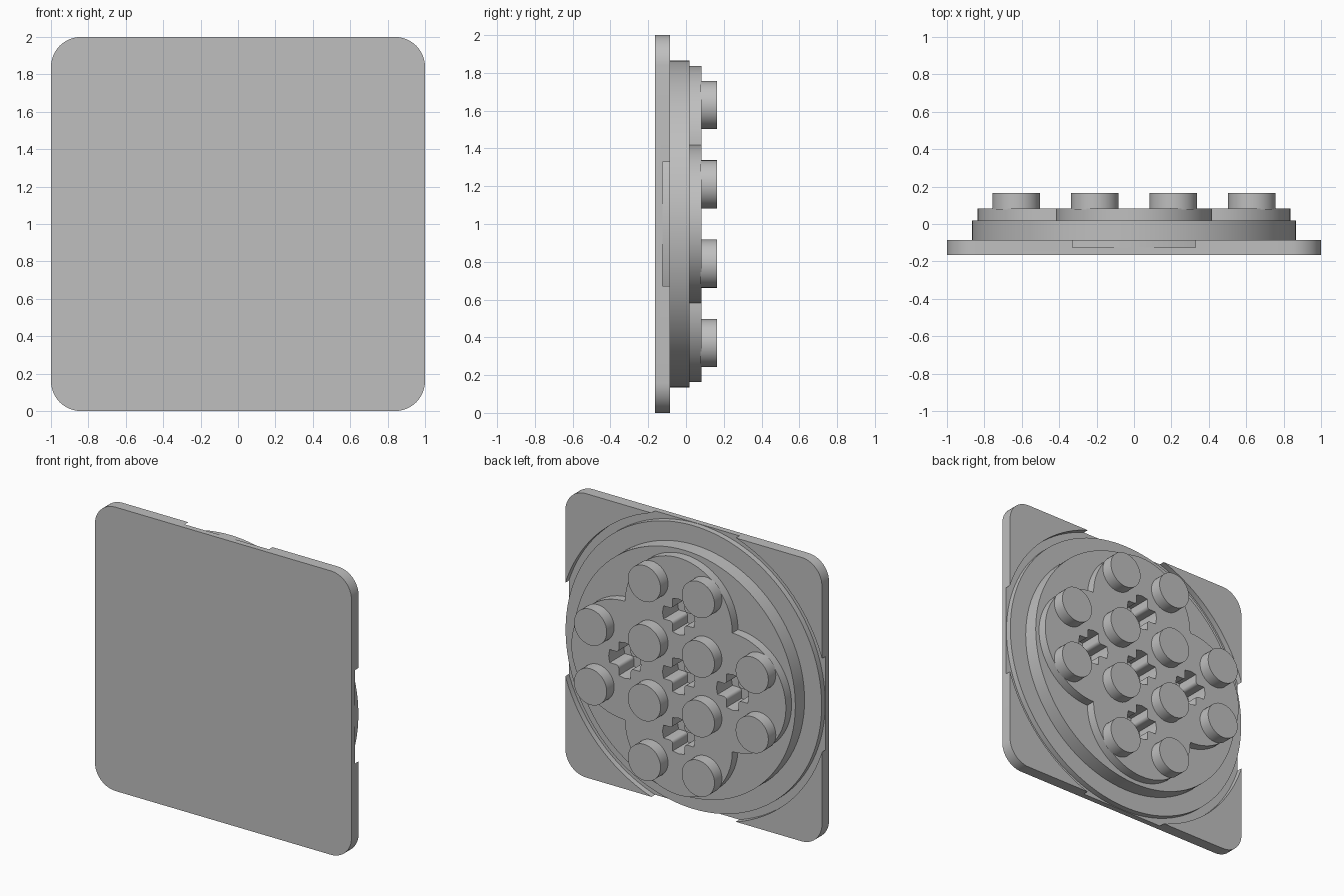
import bpy, bmesh
from math import sin, cos, pi, radians

if "Cube" in bpy.data.objects:
    bpy.data.objects.remove(bpy.data.objects["Cube"])

GREY = bpy.data.materials.new("light_grey")
GREY.use_nodes = True
COLOUR = (0.52, 0.52, 0.52, 1)
GREY.diffuse_color = COLOUR
GREY.node_tree.nodes["Principled BSDF"].inputs["Base Color"].default_value = COLOUR

PITCH = 0.42
MID_Z = 1.0


def arc(cx, cz, r, start, end, steps):
    """Points along an arc, angles in degrees."""
    angles = [radians(start + (end - start) * i / steps) for i in range(steps + 1)]
    return [(cx + r * cos(a), cz + r * sin(a)) for a in angles]


def circle(r, steps=96):
    return arc(0, 0, r, 0, 360, steps)[:-1]


def turned(points):
    """Repeat a quarter outline four times around the centre."""
    out = []
    for _ in range(4):
        out += points
        points = [(-z, x) for x, z in points]
    return out


def prism(name, outline, y0, y1, centres=((0, 0),)):
    """Extrude an x-z outline from y0 to y1 at each centre."""
    bm = bmesh.new()
    for cx, cz in centres:
        front = [bm.verts.new((cx + x, y0, MID_Z + cz + z)) for x, z in outline]
        back = [bm.verts.new((cx + x, y1, MID_Z + cz + z)) for x, z in outline]
        bm.faces.new(front)
        bm.faces.new(back[::-1])
        n = len(outline)
        for i in range(n):
            j = (i + 1) % n
            bm.faces.new((front[j], front[i], back[i], back[j]))
    bmesh.ops.recalc_face_normals(bm, faces=bm.faces)
    mesh = bpy.data.meshes.new(name)
    bm.to_mesh(mesh)
    bm.free()
    mesh.materials.append(GREY)
    obj = bpy.data.objects.new(name, mesh)
    bpy.context.collection.objects.link(obj)
    return obj


def cut(obj, cutter):
    """Apply a boolean difference."""
    mod = obj.modifiers.new("cut", "BOOLEAN")
    mod.object = cutter
    mod.operation = "DIFFERENCE"
    mod.solver = "EXACT"
    bpy.context.view_layer.objects.active = obj
    bpy.ops.object.modifier_apply(modifier=mod.name)


# Rounded square base plate
plate = prism("base_plate", turned(arc(0.84, 0.84, 0.16, 0, 90, 12)), -0.165, -0.085)

# Circular groove in the back of the plate
groove = prism("groove_cutter", circle(1.053, 128), -0.125, 0.1)
groove_core = prism("groove_core", circle(0.998, 128), -0.2, 0.2)
cut(groove, groove_core)
cut(plate, groove)

# Round step and four-lobed step on the back
disc = prism("round_step", circle(0.865), -0.085, 0.018)
lobe = 0.418
clover = prism("lobed_step", turned(arc(lobe, 0, lobe, -90, 90, 40)[:-1]), 0.018, 0.082)

# Cross-shaped sockets: one in the middle and one in each lobe
ARM, HALF, FILLET = 0.126, 0.046, 0.022
tip = (ARM ** 2 - HALF ** 2) ** 0.5
corner = HALF + FILLET
cross = turned([(tip, -HALF), (ARM, 0), (tip, HALF)]
               + arc(corner, corner, FILLET, 270, 180, 4))
spots = [(0, 0), (PITCH, 0), (-PITCH, 0), (0, PITCH), (0, -PITCH)]
sockets = prism("socket_cutter", cross, -0.2, 0.2, spots)
cut(disc, sockets)
cut(clover, sockets)

for helper in (groove, groove_core, sockets):
    bpy.data.objects.remove(helper)

# Twelve round studs: a four by four grid without its corners
grid = [(i - 1.5) * PITCH for i in range(4)]
centres = [(x, z) for x in grid for z in grid if abs(x) + abs(z) < 2.5 * PITCH]
studs = prism("studs", circle(0.1275, 40), 0.078, 0.165, centres)

# Smooth curved walls, keep edges sharp
bpy.ops.object.select_all(action="DESELECT")
for obj in (plate, disc, clover, studs):
    obj.select_set(True)
bpy.context.view_layer.objects.active = plate
bpy.ops.object.shade_smooth_by_angle(angle=radians(30))
